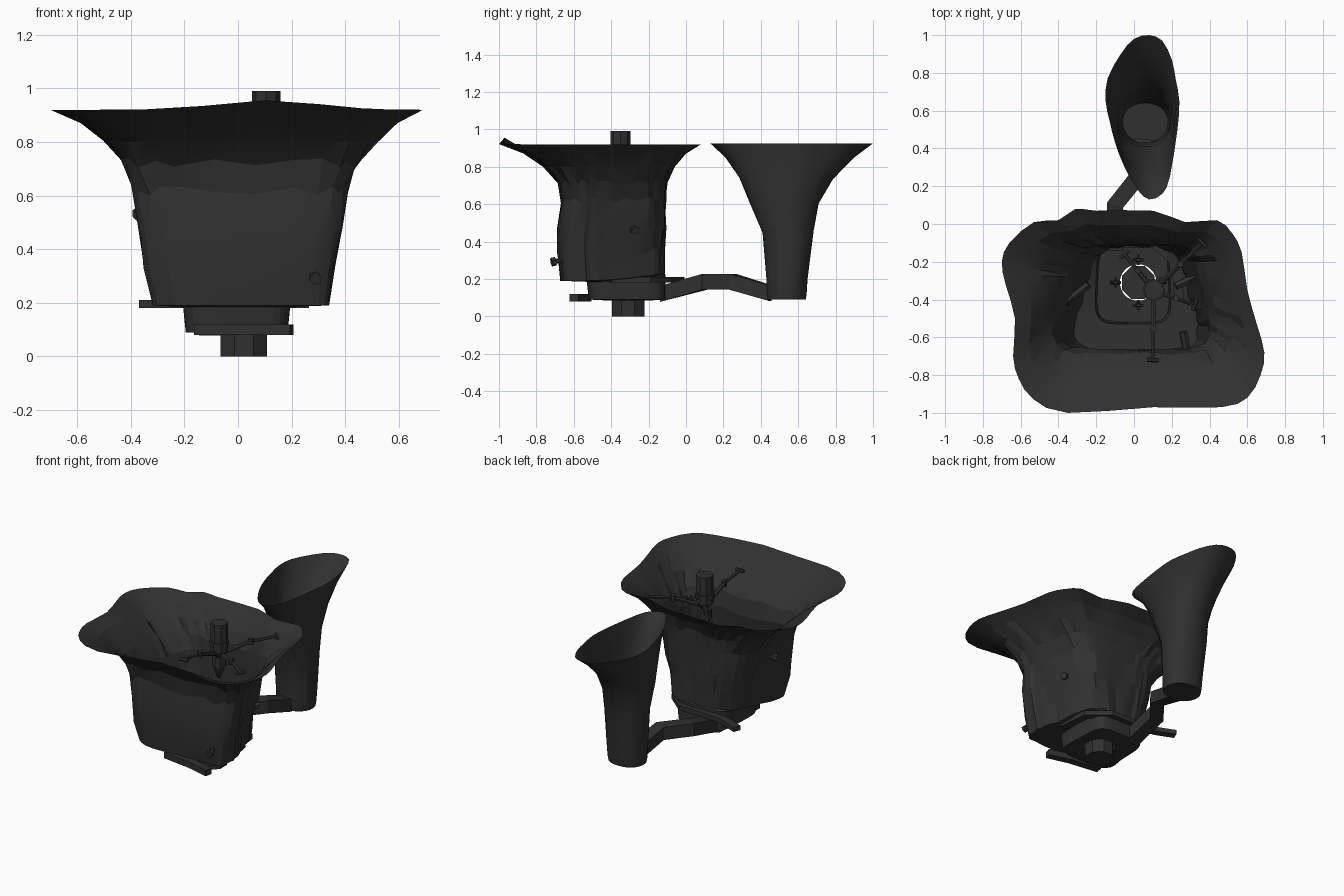
import bpy, bmesh, math, random
from mathutils import Vector

if "Cube" in bpy.data.objects:
    bpy.data.objects.remove(bpy.data.objects["Cube"])

random.seed(4)
mat = bpy.data.materials.new("dark_rock")
mat.diffuse_color = (0.03, 0.03, 0.03, 1)
mat.use_nodes = True
mat.node_tree.nodes["Principled BSDF"].inputs["Base Color"].default_value = mat.diffuse_color


def finish(bm, name, smooth=None):
    bmesh.ops.recalc_face_normals(bm, faces=bm.faces)
    me = bpy.data.meshes.new(name)
    bm.to_mesh(me)
    bm.free()
    ob = bpy.data.objects.new(name, me)
    bpy.context.collection.objects.link(ob)
    me.materials.append(mat)
    if smooth:
        bpy.ops.object.select_all(action='DESELECT')
        ob.select_set(True)
        bpy.context.view_layer.objects.active = ob
        bpy.ops.object.shade_smooth_by_angle(angle=math.radians(smooth))
    return ob


def refine(pts):
    # Catmull-Rom: doubles the points of a closed outline
    out, n = [], len(pts)
    for i in range(n):
        a, b, c, d = (Vector(pts[(i + k) % n]) for k in (-1, 0, 1, 2))
        out += [b, (9 * (b + c) - a - d) / 16]
    return out


def bridge(bm, r0, r1):
    n = len(r0)
    for i in range(n):
        bm.faces.new((r0[i], r0[(i + 1) % n], r1[(i + 1) % n], r1[i]))


def loft(name, rim, rows, power, jitter, cap, smooth, bump=0.0):
    # rows: z, x0, x1, y0, y1, rim share (1 = rim outline, 0 = rounded box),
    #       narrowing toward the back, rise of the ring toward the back
    rim = refine(rim)
    x0, x1, y0, y1 = rows[0][1:5]
    c = Vector(((x0 + x1) / 2, (y0 + y1) / 2))
    norm = [Vector(((p.x - c.x) * 2 / (x1 - x0), (p.y - c.y) * 2 / (y1 - y0))) for p in rim]
    bm = bmesh.new()
    prev = None
    for k, (z, x0, x1, y0, y1, s, taper, rise) in enumerate(rows):
        e = 2 if s < 0 else power
        s = max(s, 0)
        j = jitter if 1 < k < len(rows) - 3 else 0
        ring = []
        for q in norm:
            r = (abs(q.x) ** e + abs(q.y) ** e) ** (-1 / e)
            u = q * s + q * r * (1 - s)
            back = (u.y + 1) / 2
            ux = u.x * (1 - taper * back)
            x = (x0 + x1) / 2 + ux * (x1 - x0) / 2 + random.uniform(-j, j)
            y = (y0 + y1) / 2 + u.y * (y1 - y0) / 2 + random.uniform(-j, j)
            dz = bump * s ** 4 * max(0, -u.y) ** 3 * math.exp(-((x - 0.12) / 0.25) ** 2)
            dz += rise * back * max(0, back - .2) + random.uniform(-2 * j, 2 * j) * (.25 < z < .8)
            ring.append(bm.verts.new((x, y, z + dz)))
        if prev:
            bridge(bm, prev, ring)
        prev = ring
    if cap:
        bm.faces.new(prev)
    return finish(bm, name, smooth)


def sweep(name, path, w, h):
    # level rectangular section along a path
    bm = bmesh.new()
    path = [Vector(p) for p in path]
    prev = None
    for i, p in enumerate(path):
        d = path[min(i + 1, len(path) - 1)] - path[max(i - 1, 0)]
        side = Vector((d.y, -d.x, 0)).normalized() * w / 2
        up = Vector((0, 0, h / 2))
        ring = [bm.verts.new(p + v) for v in (side + up, -side + up, -side - up, side - up)]
        if prev:
            bridge(bm, prev, ring)
        else:
            bm.faces.new(ring)
        prev = ring
    bm.faces.new(prev)
    return finish(bm, name)


def rod(name, a, b, r0, r1=None, sides=6):
    a, b = Vector(a), Vector(b)
    bm = bmesh.new()
    bmesh.ops.create_cone(bm, cap_ends=True, segments=sides, radius1=r0,
                          radius2=r0 if r1 is None else r1, depth=(b - a).length)
    bmesh.ops.rotate(bm, verts=bm.verts,
                     matrix=Vector((0, 0, 1)).rotation_difference(b - a).to_matrix())
    bmesh.ops.translate(bm, verts=bm.verts, vec=(a + b) / 2)
    return finish(bm, name)


# large flared pit, narrower at the back, with a shelf and a holed floor
pit_rim = [(-.31, .08), (-.2, .07), (.1, .07), (.27, .01), (.44, .02), (.52, -.05), (.57, -.15),
           (.6, -.35), (.65, -.53), (.69, -.68), (.67, -.8), (.6, -.92), (.46, -.97), (.1, -.97),
           (-.35, -1.0), (-.53, -.93), (-.61, -.82), (-.64, -.7), (-.63, -.5), (-.68, -.32),
           (-.7, -.2), (-.66, -.1), (-.53, .01), (-.4, .02)]
pit_rows = [(.92, -.70, .69, -1.0, .08, 1, 0, 0), (.87, -.60, .60, -.87, .0, .8, .03, 0),
            (.80, -.53, .53, -.76, -.065, .5, .1, 0), (.72, -.47, .47, -.69, -.1, .3, .2, 0),
            (.62, -.43, .44, -.67, -.11, .15, .28, 0), (.48, -.405, .42, -.685, -.11, 0, .34, 0),
            (.33, -.385, .395, -.685, -.12, 0, .4, .03), (.19, -.35, .375, -.67, -.12, 0, .42, .05),
            (.185, -.21, .20, -.53, -.11, 0, .08, .05), (.09, -.20, .19, -.52, -.11, 0, .08, 0),
            (.085, -.075, .119, -.407, -.213, -1, 0, 0)]
loft("main_pit", pit_rim, pit_rows, 5, .009, False, 14, .042)

# narrow side shaft
shaft_rim = [(.08, 1.0), (.15, .97), (.2, .87), (.22, .77), (.24, .65), (.23, .5), (.19, .25),
             (.15, .16), (.08, .13), (.02, .18), (-.05, .3), (-.1, .43), (-.13, .55),
             (-.15, .65), (-.14, .77), (-.07, .9), (0, .98)]
shaft_rows = [(.925, -.15, .24, .13, 1.0, 1, 0, 0), (.85, -.135, .225, .21, .90, .8, 0, 0),
              (.74, -.115, .215, .285, .785, .5, 0, 0), (.60, -.095, .205, .345, .71, .25, 0, 0),
              (.45, -.085, .195, .41, .68, .1, 0, 0), (.20, -.07, .19, .43, .65, 0, 0, 0),
              (.12, -.065, .185, .43, .645, 0, 0, 0), (.09, -.06, .18, .435, .64, 0, 0, 0)]
loft("side_shaft", shaft_rim, shaft_rows, 2.2, .004, True, 20)

# tunnel between pit and shaft, and loose rock strips round the lower pit
sweep("tunnel", [(-.1, -.14, .12), (-.1, .1, .185), (.02, .25, .185), (.05, .45, .125)], .09, .085)
sweep("front_strip", [(-.16, -.53, .1), (.05, -.56, .1), (.2, -.6, .1)], .05, .04)
sweep("back_strip", [(-.36, -.03, .195), (-.24, -.08, .195), (-.1, -.1, .195), (.1, -.1, .195),
                     (.22, -.2, .195), (.24, -.4, .195)], .05, .03)

# octagonal drain below the floor: side wall and bottom
bm = bmesh.new()
rings = [[bm.verts.new((.022 + .094 * math.cos(math.pi * (i + .5) / 4),
                        -.31 + .094 * math.sin(math.pi * (i + .5) / 4), z)) for i in range(8)]
         for z in (.09, 0)]
bridge(bm, *rings)
bm.faces.new(rings[1])
finish(bm, "floor_drain")

# hanging drill rig: canister, collar, joint and bit
cx, cy = .105, -.35
for name, z0, z1, r0, r1 in [("rig_canister", .80, .99, .053, .053), ("rig_collar", .84, .87, .06, .06),
                             ("rig_neck", .76, .80, .025, .045), ("rig_joint", .70, .76, .045, .045),
                             ("rig_bit", .62, .70, .01, .04)]:
    rod(name, (cx, cy, z0), (cx, cy, z1), r0, r1, 8)

# rig arms reaching the rim, each with an elbow and a claw
for i, (x, y, z) in enumerate([(.1, -.72, .88), (.36, -.1, .87), (-.05, -.16, .78), (.32, -.43, .74)]):
    tip, hub = Vector((x, y, z)), Vector((cx, cy, .78))
    mid = hub.lerp(tip, .55) + Vector((0, 0, .02))
    rod(f"arm_upper_{i}", hub, mid, .016, .012)
    rod(f"arm_lower_{i}", mid, tip, .01)
    rod(f"arm_elbow_{i}", mid - Vector((0, 0, .02)), mid + Vector((0, 0, .02)), .018)
    side = (tip - hub).cross(Vector((0, 0, 1))).normalized() * .03
    rod(f"arm_claw_{i}", tip - side, tip + side, .012)

# anchors round the floor drain
for i in range(4):
    a = math.pi / 2 * i
    p = Vector((.022 + .12 * math.cos(a), -.31 + .12 * math.sin(a), .085))
    rod(f"anchor_post_{i}", p, p + Vector((0, 0, .06)), .016, .01)
    for k in range(2):
        d = Vector((math.cos(a + k * math.pi / 2), math.sin(a + k * math.pi / 2), 0)) * .028
        rod(f"anchor_bar_{i}_{k}", p - d + Vector((0, 0, .03)), p + d + Vector((0, 0, .03)), .007)

# small borers pushed through the pit walls
for i, (a, b) in enumerate([((.26, -.57, .32), (.29, -.72, .29)), ((.22, -.33, .49), (.345, -.27, .46)),
                            ((-.24, -.32, .56), (-.38, -.43, .53))]):
    a, b = Vector(a), Vector(b)
    rod(f"borer_body_{i}", a, a.lerp(b, .6), .022)
    rod(f"borer_shaft_{i}", a.lerp(b, .6), b, .014)
    rod(f"borer_head_{i}", a.lerp(b, .85), b, .024)
